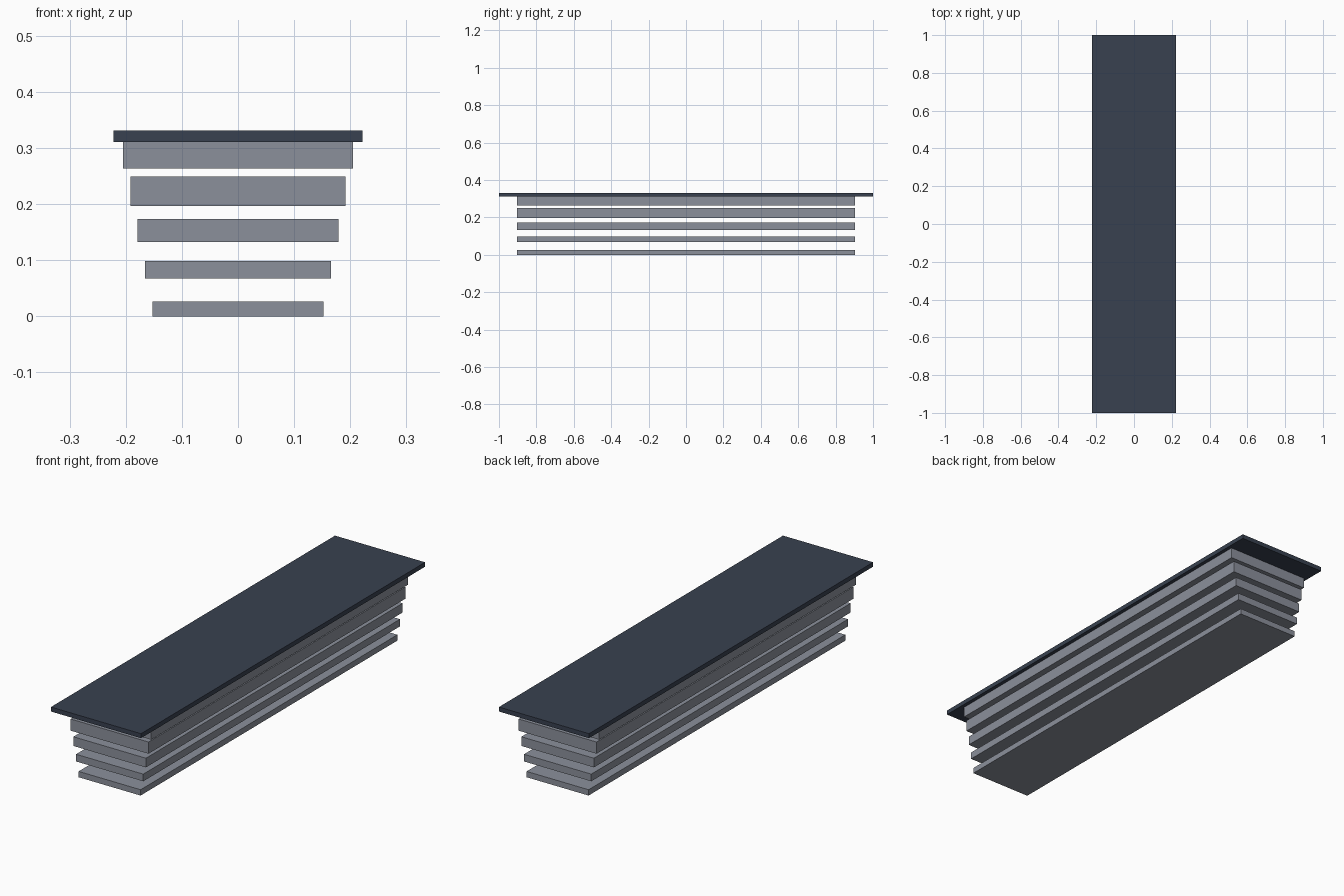
import bpy

if "Cube" in bpy.data.objects:
    bpy.data.objects.remove(bpy.data.objects["Cube"])


def material(name, color):
    mat = bpy.data.materials.new(name)
    mat.diffuse_color = (*color, 1)
    mat.use_nodes = True
    mat.node_tree.nodes["Principled BSDF"].inputs["Base Color"].default_value = mat.diffuse_color
    return mat


def box(name, half_x, half_y, z0, z1, mat):
    bpy.ops.mesh.primitive_cube_add(size=1, location=(0, 0, (z0 + z1) / 2))
    obj = bpy.context.object
    obj.name = name
    obj.scale = (2 * half_x, 2 * half_y, z1 - z0)
    bpy.ops.object.transform_apply(location=False, rotation=False, scale=True)
    obj.data.materials.append(mat)
    return obj


dark = material("dark_slate", (0.04, 0.053, 0.08))
grey = material("slat_grey", (0.26, 0.28, 0.33))

# Stacked slats: evenly spaced, wider and thicker towards the top
thicknesses = (0.026, 0.032, 0.041, 0.052, 0.060)
for i, thick in enumerate(thicknesses):
    mid = 0.013 + 0.07 * i
    box(f"slat_{i + 1}", 0.1527 + 0.0131 * i, 0.904,
        mid - thick / 2, mid + thick / 2, grey)

# Thin overhanging top panel, resting over the uppermost slat
box("top_panel", 0.222, 1.0, 0.311, 0.331, dark)
